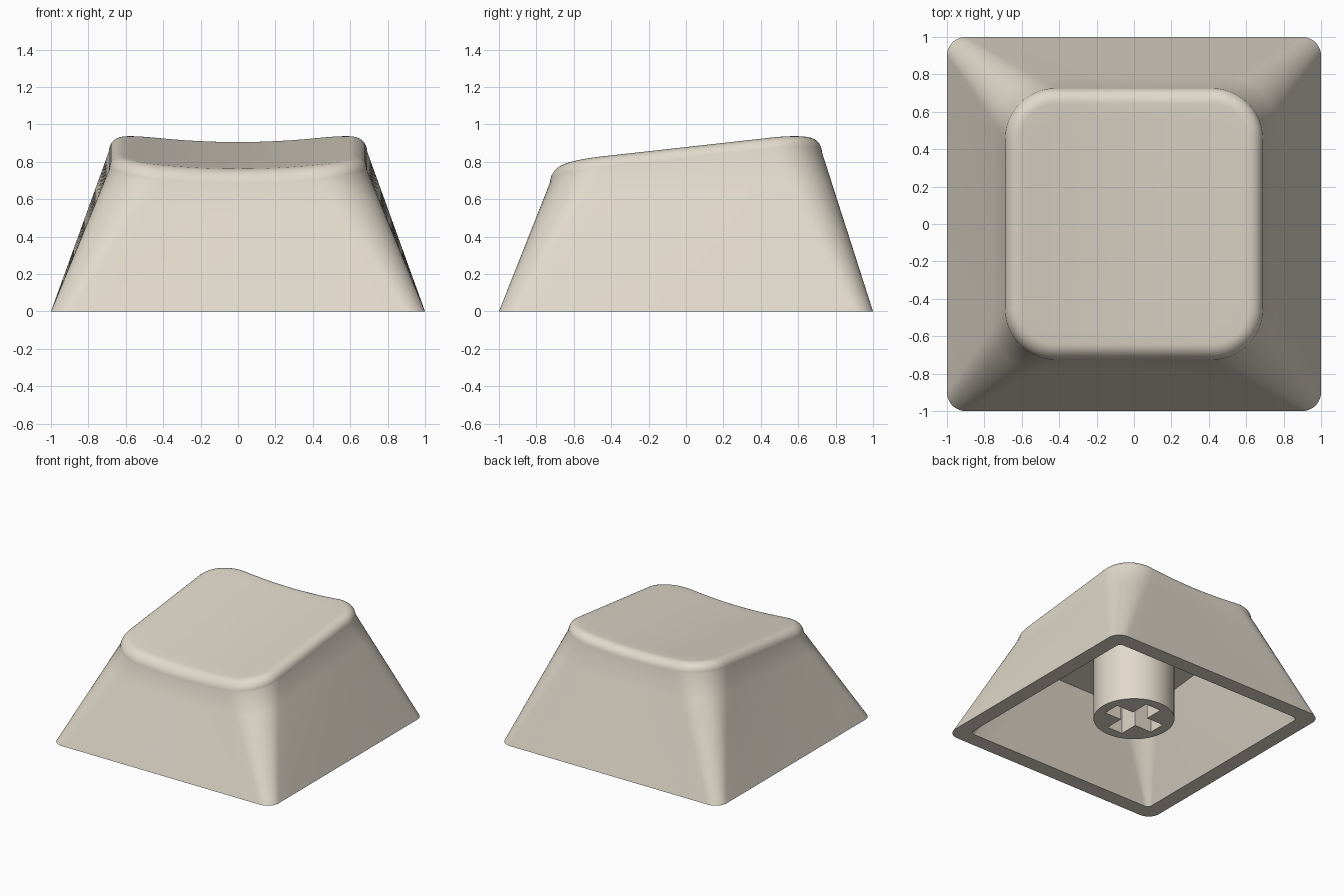
import bpy, bmesh, math

if "Cube" in bpy.data.objects:
    bpy.data.objects.remove(bpy.data.objects["Cube"])

mat = bpy.data.materials.new("warm_beige")
mat.diffuse_color = (0.75, 0.69, 0.595, 1)
mat.use_nodes = True
mat.node_tree.nodes["Principled BSDF"].inputs["Base Color"].default_value = mat.diffuse_color

CORNER, SIDE = 12, 12      # steps per rounded corner and per straight side
TILT, DISH = 0.111, 0.12   # back-up slope and sideways scoop of the top


def top_z(x, y):
    return 0.834 + TILT * y + DISH * x * x


def rounded_rect(hx, hy, r):
    """Outline points, same count for every size so outlines can be lofted."""
    pts = []
    signs = [(1, 1), (-1, 1), (-1, -1), (1, -1)]
    for k, (sx, sy) in enumerate(signs):
        cx, cy = sx * (hx - r), sy * (hy - r)
        for i in range(CORNER + 1):
            a = math.pi / 2 * (k + i / CORNER)
            pts.append((cx + r * math.cos(a), cy + r * math.sin(a)))
        nx, ny = signs[(k + 1) % 4]
        a = math.pi / 2 * (k + 1)
        end = (nx * (hx - r) + r * math.cos(a), ny * (hy - r) + r * math.sin(a))
        start = pts[-1]
        for i in range(1, SIDE):
            t = i / SIDE
            pts.append(tuple(s + (e - s) * t for s, e in zip(start, end)))
    return pts


def lift(outline, height):
    return [(x, y, height(x, y)) for x, y in outline]


def blend(a, b, t):
    return [tuple(p + (q - p) * t for p, q in zip(u, v)) for u, v in zip(a, b)]


def finish(name, bm):
    bmesh.ops.recalc_face_normals(bm, faces=bm.faces)
    mesh = bpy.data.meshes.new(name)
    bm.to_mesh(mesh)
    bm.free()
    mesh.materials.append(mat)
    obj = bpy.data.objects.new(name, mesh)
    bpy.context.collection.objects.link(obj)
    return obj


def smooth(obj):
    bpy.ops.object.select_all(action='DESELECT')
    obj.select_set(True)
    bpy.context.view_layer.objects.active = obj
    bpy.ops.object.shade_smooth_by_angle(angle=math.radians(35))


# Cap shell: rings run from the dished top, over the rim, down and back up inside
HX, HY, R, FX, FZ = 0.69, 0.727, 0.27, 0.085, 0.085
rings = []
inset = rounded_rect(HX - FX, HY - FX, R - FX)
for s in (0.12, 0.3, 0.5, 0.7, 0.88):
    rings.append(lift([(x * s, y * s) for x, y in inset], top_z))
for i in range(9):                                   # rounded rim
    a = math.pi / 2 * (1 - i / 8)
    d, drop = FX * (1 - math.cos(a)), FZ * (1 - math.sin(a))
    rings.append(lift(rounded_rect(HX - d, HY - d, R - d),
                      lambda x, y: top_z(x, y) - drop))
rim = rings[-1]
base = lift(rounded_rect(1, 1, 0.1), lambda x, y: 0)
rings += [blend(rim, base, t / 5) for t in range(1, 6)]   # outer walls
inner_base = lift(rounded_rect(0.875, 0.875, 0.04), lambda x, y: 0)
ceiling = lift(rounded_rect(0.6, 0.63, 0.2), lambda x, y: 0.67 + TILT * y)
rings += [blend(inner_base, ceiling, t / 5) for t in range(6)]  # inner walls

bm = bmesh.new()
loops = [[bm.verts.new(p) for p in ring] for ring in rings]
n = len(loops[0])
for a, b in zip(loops, loops[1:]):
    for i in range(n):
        j = (i + 1) % n
        bm.faces.new((a[i], a[j], b[j], b[i]))
for loop, z in ((loops[0], top_z(0, 0)), (loops[-1], 0.67)):
    mid = bm.verts.new((0, 0, z))
    for i in range(n):
        bm.faces.new((loop[i], loop[(i + 1) % n], mid))
smooth(finish("cap_shell", bm))

# Mounting stem under the cap
bm = bmesh.new()
bmesh.ops.create_cone(bm, cap_ends=True, segments=64, radius1=0.305,
                      radius2=0.305, depth=0.66)
bmesh.ops.translate(bm, verts=bm.verts, vec=(0, 0, 0.06 + 0.33))
stem = finish("mounting_stem", bm)

# Cross-shaped socket cutter
L, W = 0.225, 0.07
quarter = [(L, -W), (L, W), (W, W)]
cross = []
for k in range(4):
    c, s = round(math.cos(k * math.pi / 2)), round(math.sin(k * math.pi / 2))
    cross += [(x * c - y * s, x * s + y * c, -0.1) for x, y in quarter]
bm = bmesh.new()
face = bm.faces.new([bm.verts.new(p) for p in cross])
out = bmesh.ops.extrude_face_region(bm, geom=[face], use_keep_orig=True)
top = [v for v in out["geom"] if isinstance(v, bmesh.types.BMVert)]
bmesh.ops.translate(bm, verts=top, vec=(0, 0, 0.6))
cutter = finish("socket_cutter", bm)
cutter.hide_render = True
cutter.hide_set(True)

cut = stem.modifiers.new("cross_socket", 'BOOLEAN')
cut.operation = 'DIFFERENCE'
cut.solver = 'EXACT'
cut.object = cutter
bpy.context.view_layer.objects.active = stem
stem.select_set(True)
bpy.ops.object.modifier_apply(modifier=cut.name)
smooth(stem)
